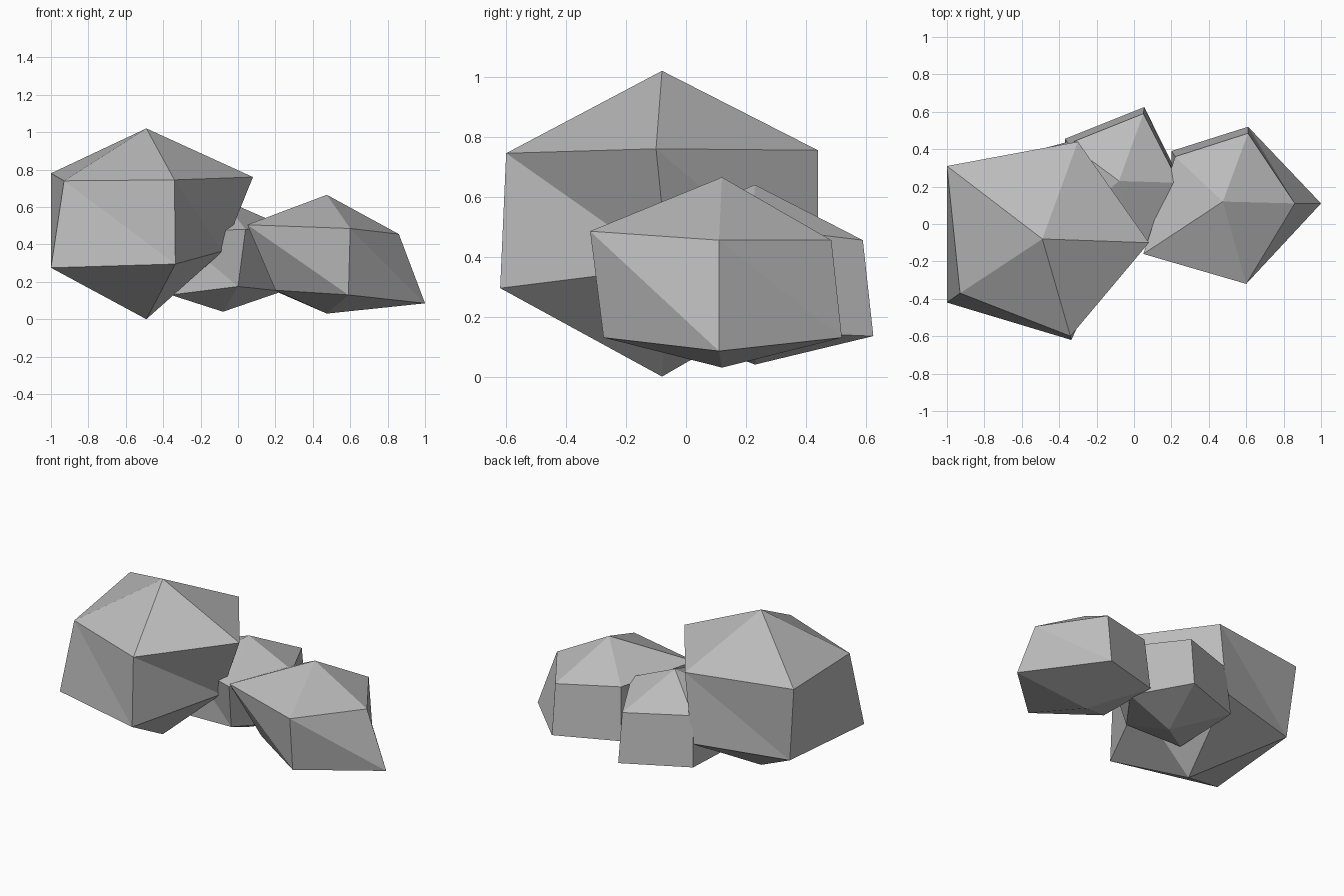
import bpy
import bmesh
from mathutils import Vector

# Remove the default object only
default_cube = bpy.data.objects.get("Cube")
if default_cube:
    bpy.data.objects.remove(default_cube, do_unlink=True)


def make_material(name, value):
    material = bpy.data.materials.new(name)
    material.use_nodes = True
    colour = (value, value, value, 1)
    material.diffuse_color = colour
    shader = material.node_tree.nodes["Principled BSDF"]
    shader.inputs["Base Color"].default_value = colour
    shader.inputs["Roughness"].default_value = 0.9
    return material


stone_grey = make_material("stone grey", 0.5)


def make_rock(name, centre, bottom, top, upper_ring, lower_ring):
    """Chipped boulder: two poles joined by two irregular rings of corners."""
    bm = bmesh.new()
    top_pole = bm.verts.new(Vector((*centre, top)))
    bottom_pole = bm.verts.new(Vector((*centre, bottom)))
    upper = [bm.verts.new(Vector(corner)) for corner in upper_ring]
    lower = [bm.verts.new(Vector(corner)) for corner in lower_ring]
    sides = len(upper)

    for i in range(sides):
        j = (i + 1) % sides
        # Sloping crown facet and underside facet
        bm.faces.new((top_pole, upper[i], upper[j]))
        bm.faces.new((bottom_pole, lower[j], lower[i]))
        # Slightly twisted side wall, split along its ridge
        bm.faces.new((upper[i], lower[i], lower[j]))
        bm.faces.new((upper[i], lower[j], upper[j]))

    bmesh.ops.recalc_face_normals(bm, faces=bm.faces)
    mesh = bpy.data.meshes.new(name)
    bm.to_mesh(mesh)
    bm.free()
    mesh.materials.append(stone_grey)
    rock = bpy.data.objects.new(name, mesh)
    bpy.context.collection.objects.link(rock)
    return rock


# Rings run counter-clockwise, starting from the +x corner

# Large boulder
make_rock(
    "large_rock", centre=(-.49, -.08), bottom=0, top=1.02,
    upper_ring=[(.08, -.1, .76), (-.3, .44, .755), (-1, .31, .78),
                (-.93, -.37, .74), (-.34, -.6, .745)],
    lower_ring=[(-.08, -.06, .365), (-.35, .44, .3), (-.95, .28, .29),
                (-1, -.42, .275), (-.335, -.62, .295)],
)

# Small boulder wedged between the other two
make_rock(
    "middle_rock", centre=(-.08, .23), bottom=.04, top=.64,
    upper_ring=[(.24, .22, .5), (.05, .59, .455), (-.35, .43, .48),
                (-.35, 0, .47), (.04, -.15, .48)],
    lower_ring=[(.24, .25, .15), (.055, .625, .135), (-.37, .455, .155),
                (-.36, 0, .13), (0, -.07, .175)],
)

# Low boulder
make_rock(
    "low_rock", centre=(.475, .12), bottom=.03, top=.665,
    upper_ring=[(.86, .11, .455), (.61, .485, .455), (.22, .36, .49),
                (.05, -.16, .505), (.6, -.32, .485)],
    lower_ring=[(1, .11, .085), (.61, .52, .13), (.2, .39, .15),
                (.2, -.04, .155), (.59, -.275, .13)],
)
